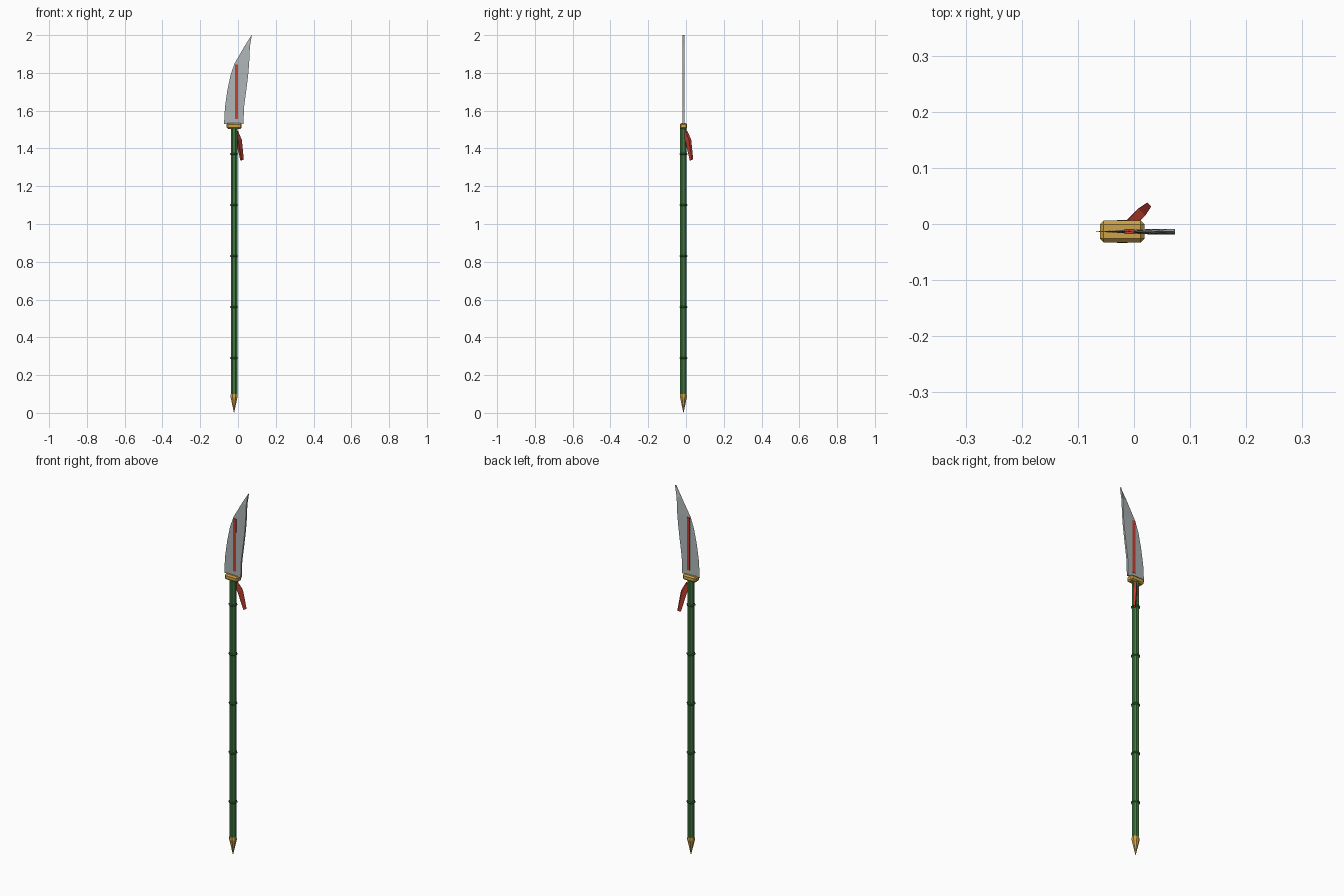
import bpy, bmesh, math
from mathutils import Vector

if "Cube" in bpy.data.objects:
    bpy.data.objects.remove(bpy.data.objects["Cube"])

CX, CY = -0.021, -0.0135   # shaft axis


def material(name, rgb):
    m = bpy.data.materials.new(name)
    m.diffuse_color = (*rgb, 1)
    m.use_nodes = True
    m.node_tree.nodes["Principled BSDF"].inputs["Base Color"].default_value = m.diffuse_color
    return m


GREEN = material("bamboo_green", (0.05, 0.19, 0.05))
DARK = material("node_green", (0.04, 0.13, 0.04))
GOLD = material("brass", (0.62, 0.36, 0.06))
RED = material("red", (0.55, 0.05, 0.03))
STEEL = material("steel", (0.42, 0.46, 0.47))


def finish(name, bm, mat):
    bmesh.ops.recalc_face_normals(bm, faces=bm.faces)
    me = bpy.data.meshes.new(name)
    bm.to_mesh(me)
    bm.free()
    me.materials.append(mat)
    ob = bpy.data.objects.new(name, me)
    bpy.context.collection.objects.link(ob)
    return ob


def loft(name, rings, mat):
    """Skin a list of equal-length closed rings and cap both ends."""
    bm = bmesh.new()
    vs = [[bm.verts.new(p) for p in r] for r in rings]
    n = len(rings[0])
    for a, b in zip(vs, vs[1:]):
        for i in range(n):
            j = (i + 1) % n
            bm.faces.new((a[i], a[j], b[j], b[i]))
    bm.faces.new(vs[0])
    bm.faces.new(vs[-1])
    bmesh.ops.remove_doubles(bm, verts=bm.verts, dist=1e-5)
    return finish(name, bm, mat)


def turned(name, profile, mat, sides=8):
    """Faceted turned part from (radius, z) pairs."""
    angles = [2 * math.pi * (i + 0.5) / sides for i in range(sides)]
    return loft(name, [[(CX + r * math.cos(a), CY + r * math.sin(a), z) for a in angles]
                       for r, z in profile], mat)


def box(name, centre, size, mat, chamfer=0):
    bm = bmesh.new()
    bmesh.ops.create_cube(bm, size=1)
    for v in bm.verts:
        v.co = Vector(centre) + Vector([c * s for c, s in zip(v.co, size)])
    if chamfer:
        bmesh.ops.bevel(bm, geom=bm.edges[:], offset=chamfer, segments=1, affect='EDGES')
    return finish(name, bm, mat)


# Bamboo shaft with raised nodes
turned("shaft", [(0.0185, 0.09), (0.0185, 1.515)], GREEN)
for k in range(5):
    z = 0.291 + 0.27 * k
    turned(f"shaft_node_{k + 1}", [(0.0185, z - 0.006), (0.0225, z - 0.002),
                                   (0.0225, z + 0.002), (0.0185, z + 0.006)], DARK)

# Pointed brass foot
turned("foot_spike", [(0.0005, 0.0), (0.02, 0.085), (0.0185, 0.1)], GOLD)

# Chamfered guard under the blade
box("guard", (CX, CY, 1.519), (0.08, 0.039, 0.03), GOLD, 0.007)

# Blade: (z, cutting edge x, spine x), sharp on the left and thick on the right
rows = [(1.53, -0.074, 0.029), (1.62, -0.069, 0.032), (1.71, -0.056, 0.044),
        (1.79, -0.039, 0.054), (1.85, -0.018, 0.059), (1.94, 0.034, 0.063),
        (2.0, 0.0715, 0.073)]
T = 0.005
loft("blade", [[(e, CY, z), (s, CY - T, z), (s, CY + T, z)] for z, e, s in rows], STEEL)

# Red inlay showing on both blade faces
box("blade_stripe", (-0.008, CY, 1.70), (0.017, 0.0095, 0.288), RED)

# Ribbon hanging diagonally: (outward, z, half depth, half width)
d, w = Vector((1, 1, 0)).normalized(), Vector((1, -1, 0)).normalized()
path = [(0.012, 1.488, 0.011, 0.007), (0.036, 1.442, 0.013, 0.009), (0.060, 1.340, 0.008, 0.005)]
rings = []
for u, z, h, b in path:
    c = Vector((CX, CY, z)) + d * u
    n = d * h + Vector((0, 0, h * 0.35))
    rings.append([c + n + w * b, c + n - w * b, c - n - w * b, c - n + w * b])
loft("ribbon", rings, RED)
